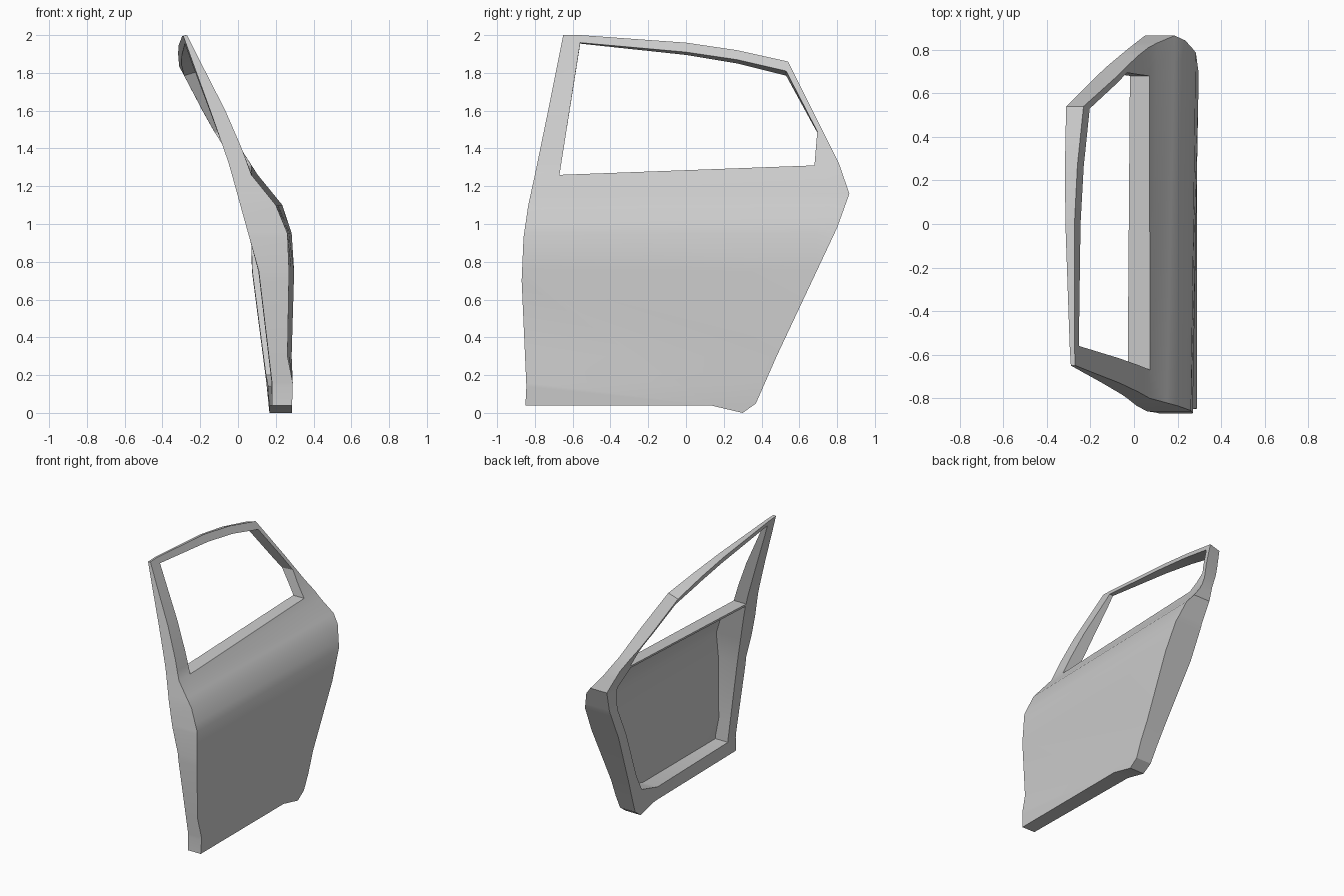
import bpy, bmesh
from mathutils import Vector

cube = bpy.data.objects.get("Cube")
if cube:
    bpy.data.objects.remove(cube)

# Side outlines as (y, z)
OUTLINE = [(-.85, .04), (.13, .04), (.30, 0), (.37, .05), (.48, .30), (.80, .98),
           (.865, 1.16), (.81, 1.32), (.54, 1.86), (.27, 1.92), (0, 1.96), (-.56, 2),
           (-.65, 2), (-.73, 1.6), (-.80, 1.26), (-.835, 1.1), (-.86, .93),
           (-.87, .70), (-.845, .14)]
WINDOW = [(-.67, 1.26), (.68, 1.31), (.695, 1.49), (.53, 1.81), (.27, 1.87),
          (0, 1.91), (-.56, 1.96)]
RECESS = [(-.75, .14), (.11, .14), (.31, .20), (.40, .34), (.71, .97), (.745, 1.14),
          (.67, 1.29), (-.67, 1.24), (-.76, .75)]

# Cross-sections as (z, x at front edge, x at rear edge)
OUTER = [(0, .285, .285), (.16, .29, .29), (.30, .262, .29), (.75, .27, .30),
         (.95, .262, .285), (1.1, .20, .235), (1.26, .07, .105), (1.4, .02, .015),
         (1.6, -.065, -.09), (1.86, -.195, -.24), (2, -.262, -.33)]
INNER = [(0, .18, .16), (.16, .18, .14), (.75, .11, .07), (1.0, .04, .07),
         (1.16, -.005, .05), (1.32, -.05, -.02), (1.5, -.11, -.13),
         (1.86, -.23, -.33), (2, -.278, -.38)]
LEVELS = sorted({row[0] for row in OUTER + INNER})


def section(table, y, z):
    t = min(max((y + .85) / 1.7, 0), 1)
    for (z0, f0, b0), (z1, f1, b1) in zip(table, table[1:]):
        if z <= z1 or z1 == table[-1][0]:
            s = (z - z0) / (z1 - z0)
            return (f0 + (f1 - f0) * s) * (1 - t) + (b0 + (b1 - b0) * s) * t


def outer(y, z):
    return Vector((section(OUTER, y, z), y, z))


def floor(y, z):
    return outer(y, z) - Vector((.008, 0, 0))


def inner(y, z):
    t = min(max((y + .85) / 1.7, 0), 1)
    drop = .03 * t * min(max((z - 1.4) / .4, 0), 1)
    return Vector((section(INNER, y, z), y, z - drop))


def refine(loop):
    """Split loop segments wherever they cross a section level."""
    points = []
    for (y0, z0), (y1, z1) in zip(loop, loop[1:] + loop[:1]):
        points.append((y0, z0))
        cuts = [z for z in LEVELS if min(z0, z1) + 1e-4 < z < max(z0, z1) - 1e-4]
        for z in sorted(cuts, reverse=z1 < z0):
            points.append((y0 + (y1 - y0) * (z - z0) / (z1 - z0), z))
    return points


def sheet(bm, loops, place):
    """Fill between loops, cut at the section levels, bend into shape."""
    flat = bmesh.new()
    for loop in loops:
        verts = [flat.verts.new((0, y, z)) for y, z in loop]
        for a, b in zip(verts, verts[1:] + verts[:1]):
            flat.edges.new((a, b))
    bmesh.ops.triangle_fill(flat, use_beauty=True, edges=flat.edges[:], normal=(1, 0, 0))
    for z in LEVELS[1:-1]:
        bmesh.ops.bisect_plane(flat, geom=flat.verts[:] + flat.edges[:] + flat.faces[:],
                               dist=1e-5, plane_co=(0, 0, z), plane_no=(0, 0, 1))
    copies = {v: bm.verts.new(place(v.co.y, v.co.z)) for v in flat.verts}
    for f in flat.faces:
        bm.faces.new([copies[v] for v in f.verts])
    flat.free()


def wall(bm, loop, place_a, place_b):
    """Join two placements of the same loop with quads."""
    a = [bm.verts.new(place_a(*p)) for p in loop]
    b = [bm.verts.new(place_b(*p)) for p in loop]
    for i in range(len(loop)):
        j = (i + 1) % len(loop)
        bm.faces.new((a[i], a[j], b[j], b[i]))


paint = bpy.data.materials.new("grey_paint")
paint.use_nodes = True
grey = (.6, .6, .6, 1)
paint.diffuse_color = grey
paint.node_tree.nodes["Principled BSDF"].inputs["Base Color"].default_value = grey

outline, window, recess = refine(OUTLINE), refine(WINDOW), refine(RECESS)
bm = bmesh.new()
sheet(bm, [outline, window], outer)            # outer skin
sheet(bm, [outline, window, recess], inner)    # inner rim
sheet(bm, [recess], floor)                     # recessed inner panel
wall(bm, outline, outer, inner)                # door edge
wall(bm, window, outer, inner)                 # window frame edge
wall(bm, recess, inner, floor)                 # recess sides
bmesh.ops.remove_doubles(bm, verts=bm.verts[:], dist=1e-4)
bmesh.ops.recalc_face_normals(bm, faces=bm.faces[:])

mesh = bpy.data.meshes.new("door_shell")
bm.to_mesh(mesh)
bm.free()
mesh.materials.append(paint)
door = bpy.data.objects.new("door_shell", mesh)
bpy.context.collection.objects.link(door)
bpy.ops.object.select_all(action='DESELECT')
door.select_set(True)
bpy.context.view_layer.objects.active = door
bpy.ops.object.shade_smooth_by_angle(angle=.5)
